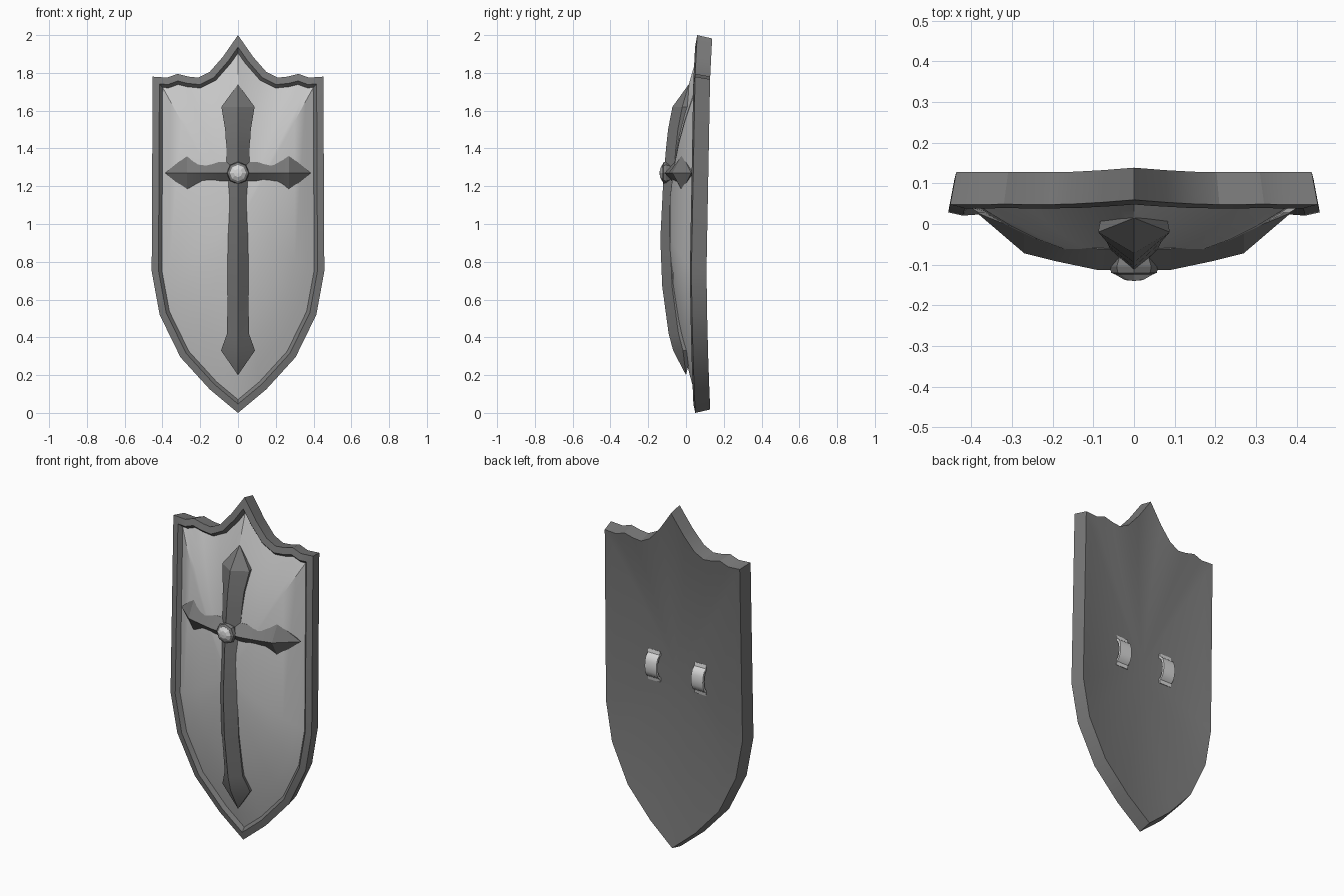
import bpy, bmesh, math
from mathutils import Vector

if "Cube" in bpy.data.objects:
    bpy.data.objects.remove(bpy.data.objects["Cube"])


def material(name, v):
    m = bpy.data.materials.new(name)
    m.diffuse_color = (v, v, v, 1)
    m.use_nodes = True
    m.node_tree.nodes["Principled BSDF"].inputs["Base Color"].default_value = m.diffuse_color
    return m


DARK = material("dark steel", 0.19)
LIGHT = material("light steel", 0.58)
PALE = material("pale silver", 0.68)


def loft(name, rings, mats, mat_rule=None, smooth=None):
    """Closed mesh through rings of equal length; a one-point ring is a tip."""
    bm = bmesh.new()
    vs = [[bm.verts.new(p) for p in r] for r in rings]
    n = max(len(r) for r in vs)
    for k, (a, b) in enumerate(zip(vs, vs[1:])):
        for i in range(n):
            j = (i + 1) % n
            if len(a) == 1:
                f = bm.faces.new((a[0], b[i], b[j]))
            elif len(b) == 1:
                f = bm.faces.new((a[i], a[j], b[0]))
            else:
                f = bm.faces.new((a[i], a[j], b[j], b[i]))
            f.material_index = mat_rule(k) if mat_rule else 0
    for r in (vs[0], vs[-1]):
        if len(r) > 1:
            bm.faces.new(r)
    bmesh.ops.recalc_face_normals(bm, faces=bm.faces)
    me = bpy.data.meshes.new(name)
    bm.to_mesh(me)
    bm.free()
    for m in mats:
        me.materials.append(m)
    ob = bpy.data.objects.new(name, me)
    bpy.context.collection.objects.link(ob)
    if smooth:
        bpy.ops.object.select_all(action='DESELECT')
        ob.select_set(True)
        bpy.context.view_layer.objects.active = ob
        bpy.ops.object.shade_smooth_by_angle(angle=math.radians(smooth))
    return ob


# Shield outline: right half from peak to point, then mirrored
half = [(0, 2.0), (.08, 1.885), (.15, 1.805), (.21, 1.775), (.26, 1.78),
        (.32, 1.795), (.375, 1.775), (.452, 1.78), (.457, .75), (.415, .52),
        (.305, .295), (.15, .125), (0, 0)]
outline = [Vector(p) for p in half + [(-x, z) for x, z in half[-2:0:-1]]]
CENTRE = Vector((0, 1.0))


def inset(pts, d):
    out = []
    for i, p in enumerate(pts):
        a = (p - pts[i - 1]).normalized()
        b = (pts[(i + 1) % len(pts)] - p).normalized()
        na, nb = Vector((a.y, -a.x)), Vector((b.y, -b.x))
        m = (na + nb).normalized()
        out.append(p + m * (d / m.dot(na)))
    return out


def back_y(z):
    return .108 + .026 * (z - .9) ** 2


def ring(pts, dy):
    return [(p.x, back_y(p.y) + dy, p.y) for p in pts]


def dish(pts, t, dy, centre_y):
    """Ring shrunk to t, curving from the edge depth to the centre depth."""
    r = []
    for p in pts:
        q = CENTRE + (p - CENTRE) * t
        e = back_y(p.y) + dy
        r.append((q.x, e + (centre_y - e) * (1 - t * t), q.y))
    return r


back = [Vector((p.x * .967, 1 + (p.y - 1) * .982)) for p in outline]
if inset(outline, .04)[0].y > 2:
    INS = -1
else:
    INS = 1
lip, panel = inset(outline, .036 * INS), inset(outline, .054 * INS)

# Shield body: hollow back, raised rim and domed front panel
steps = [.2, .4, .6, .75, .9]
rings = [[(0, .07, 1)]]
rings += [dish(back, t, 0, .07) for t in steps]
rings += [ring(back, 0), ring(outline, -.08), ring(lip, -.088), ring(panel, -.068)]
rim_end = len(rings) - 1
rings += [dish(panel, t, -.068, -.09) for t in reversed(steps)]
rings += [[(0, -.09, 1)]]
loft("shield_body", rings, [DARK, LIGHT], lambda k: int(k >= rim_end), 32)


# Cross: ridged bars described by (position, half width, ridge depth)
def bar(name, stations, upright):
    rings = []
    for s, w, y in stations:
        def place(o, yy):
            return (o, yy, s) if upright else (s, yy, 1.27 + o)
        if w == 0:
            rings.append([place(0, y)])
        else:
            rings.append([place(0, y), place(w, y + .052), place(w * .9, y + .1),
                          place(-w * .9, y + .1), place(-w, y + .052)])
    loft(name, rings, [DARK], None, 20)


bar("cross_upright",
    [(.2, 0, .0), (.33, .09, -.068), (.42, .058, -.092), (.67, .055, -.126),
     (.92, .056, -.136), (1.2, .058, -.122), (1.4, .062, -.106),
     (1.5, .068, -.095), (1.62, .088, -.072), (1.74, 0, .015)], True)
arm = [(.09, .058, -.113), (.19, .06, -.092), (.27, .095, -.072), (.387, 0, .028)]
bar("cross_arms", [(-s, w, y) for s, w, y in arm[::-1]] + arm, False)


# Central boss: eight-sided collar holding a faceted stud
def octagon(r, y):
    return [(r * math.cos(a), y, 1.27 + r * math.sin(a))
            for a in (i * math.pi / 4 for i in range(8))]


loft("boss_collar", [octagon(.05, -.08), octagon(.06, -.105), octagon(.056, -.12),
                     octagon(.042, -.126)], [DARK])
loft("boss_stud", [octagon(.043, -.11), octagon(.043, -.126), octagon(.022, -.138),
                   [(0, -.14, 1.27)]], [PALE])

# Two arched hand straps on the back
arch = [(-.09, .08), (-.07, .084), (-.055, .102), (-.03, .111), (0, .114)]
arch += [(-z, y) for z, y in arch[-2::-1]]
loop = arch + [(z * .94, y - .014) for z, y in reversed(arch)]
for side, cx in (("left", -.15), ("right", .15)):
    loft("strap_" + side, [[(cx + d, y, 1.03 + z) for z, y in loop] for d in (-.038, .038)],
         [PALE], None, 35)
